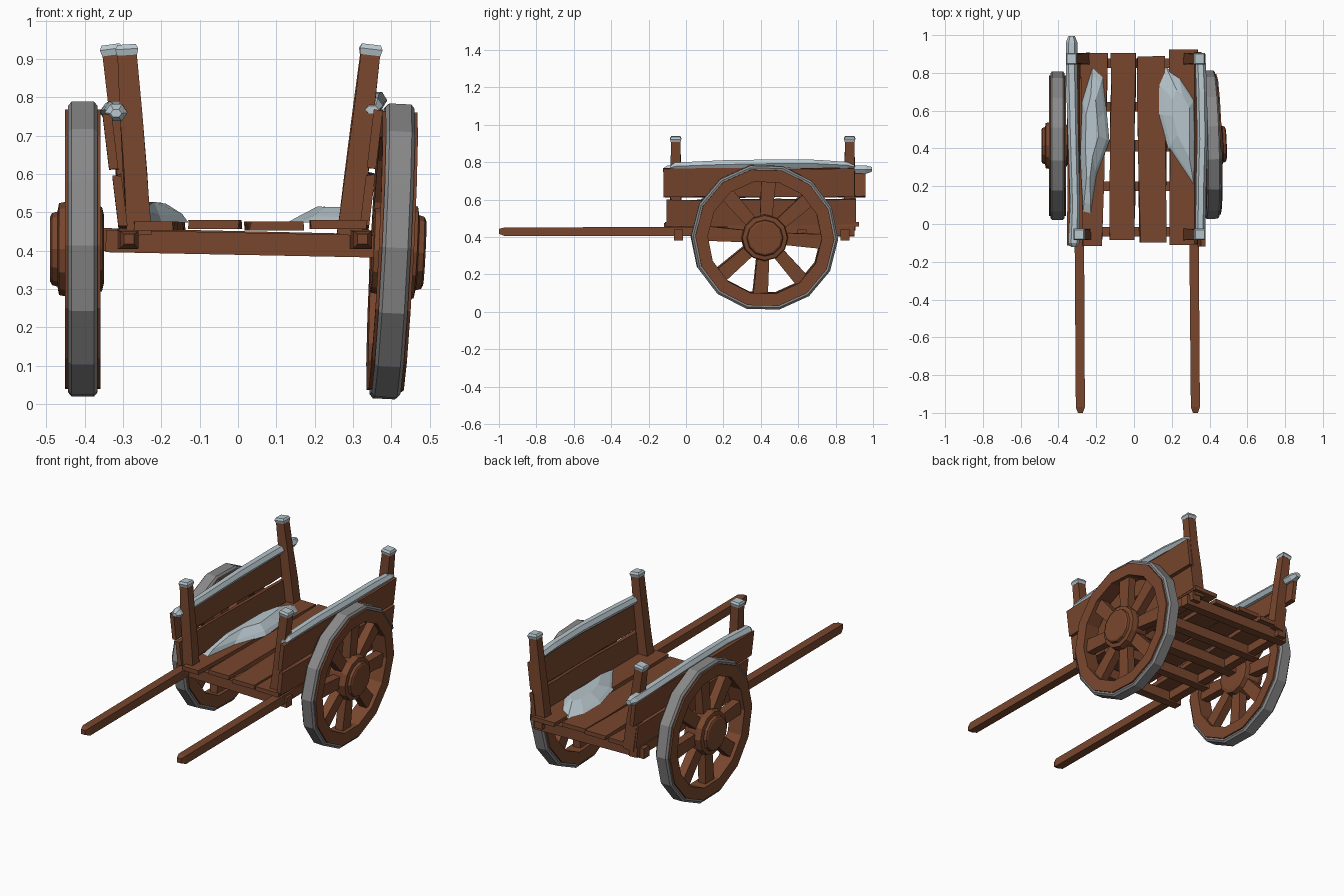
import bpy, bmesh, math, random
from mathutils import Vector, Matrix, Euler

if "Cube" in bpy.data.objects:
    bpy.data.objects.remove(bpy.data.objects["Cube"])

random.seed(4)


def material(name, colour):
    m = bpy.data.materials.new(name)
    m.diffuse_color = (*colour, 1)
    m.use_nodes = True
    m.node_tree.nodes["Principled BSDF"].inputs["Base Color"].default_value = m.diffuse_color
    return m


WOOD = material("brown_wood", (0.19, 0.062, 0.027))
SNOW = material("pale_snow", (0.48, 0.57, 0.61))
IRON = material("grey_iron", (0.25, 0.25, 0.25))


def finish(name, bm, mat, matrix=None):
    bmesh.ops.recalc_face_normals(bm, faces=bm.faces[:])
    if matrix:
        bm.transform(matrix)
    me = bpy.data.meshes.new(name)
    bm.to_mesh(me)
    bm.free()
    me.materials.append(mat)
    ob = bpy.data.objects.new(name, me)
    bpy.context.collection.objects.link(ob)
    return ob


def skin(bm, rings, close=False):
    """Join rings of points with quads; cap the ends or close the loop."""
    vs = [[bm.verts.new(p) for p in r] for r in rings]
    n = len(vs[0])
    pairs = list(zip(vs, vs[1:])) + ([(vs[-1], vs[0])] if close else [])
    for a, b in pairs:
        for i in range(n):
            j = (i + 1) % n
            bm.faces.new((a[i], a[j], b[j], b[i]))
    if not close:
        bm.faces.new(vs[0])
        bm.faces.new(vs[-1])


def beam_rings(p0, p1, s0, s1, up, cuts=1, wobble=0.0):
    """Rectangular sections from p0 to p1; sizes are (across, along up)."""
    p0, p1, up = Vector(p0), Vector(p1), Vector(up)
    side = (p1 - p0).cross(up).normalized()
    up = side.cross(p1 - p0).normalized()
    rings = []
    for k in range(cuts + 1):
        t = k / cuts
        c = p0.lerp(p1, t)
        w, h = (s0[i] * (1 - t) + s1[i] * t for i in (0, 1))
        rings.append([c + side * (w / 2 * a + random.uniform(-wobble, wobble) * (w > 0.05))
                      + up * (h / 2 * b + random.uniform(-wobble, wobble) * (h > 0.05))
                      for a, b in ((-1, -1), (1, -1), (1, 1), (-1, 1))])
    return rings


def beam(name, p0, p1, s0, s1=None, up=(0, 0, 1), mat=WOOD, cuts=1, wobble=0.0):
    bm = bmesh.new()
    skin(bm, beam_rings(p0, p1, s0, s1 or s0, up, cuts, wobble))
    return finish(name, bm, mat)


def lathe(name, profile, sides, mat, matrix, close, offset=0.0):
    """Turn an (x, radius) profile around the x axis."""
    bm = bmesh.new()
    skin(bm, [[(x, r * math.cos(offset + math.tau * i / sides), r * math.sin(offset + math.tau * i / sides))
               for i in range(sides)] for x, r in profile], close)
    return finish(name, bm, mat, matrix)


def snow_tube(name, stations):
    """Lumpy six-sided strip; stations are (x, y, z, width, height)."""
    bm = bmesh.new()
    skin(bm, [[(x + w / 2 * math.cos(math.tau * i / 6), y, z + h / 2 * math.sin(math.tau * i / 6) * 1.15)
               for i in range(6)] for x, y, z, w, h in stations])
    return finish(name, bm, SNOW)


def snow_drift(name, outline, peak, z0=0.474):
    bm = bmesh.new()
    peak = Vector(peak)
    rings = []
    for pull, lift in ((0, 0), (0.15, 0.3), (0.55, 0.72)):
        rings.append([(x + (peak.x - x) * pull, y + (peak.y - y) * pull * 0.8,
                       z0 + (peak.z - z0) * (lift + (random.uniform(-0.1, 0.1) if lift else 0)))
                      for x, y in outline])
    skin(bm, rings)
    return finish(name, bm, SNOW)


# Wheels: felloe ring, iron tyre, spokes and hub, outward side along s
def wheel(label, s, matrix):
    off = -math.pi / 2 + 0.2
    lathe(label + "_wheel_rim", [(-.044, .305), (.044, .305), (.046, .372), (-.046, .372)],
          14, WOOD, matrix, True, off)
    lathe(label + "_wheel_tyre", [(-.036, .36), (.036, .36), (.038, .382), (.029, .393), (-.029, .393), (-.038, .382)],
          14, IRON, matrix, True, off)
    lathe(label + "_wheel_hub", [(s * x, r) for x, r in
          ((-.055, .09), (-.05, .11), (.035, .125), (.062, .12), (.066, .098), (.08, .094), (.085, .085))],
          12, WOOD, matrix, False)
    bm = bmesh.new()
    for i in range(8):
        a = math.tau * i / 8 - math.radians(94)
        d = Vector((0, math.cos(a), math.sin(a)))
        skin(bm, beam_rings(d * 0.07, d * 0.33, (.062, .05), (.08, .045), (1, 0, 0)))
    finish(label + "_wheel_spokes", bm, WOOD, matrix)


wheel("left", -1, Matrix.Translation((-.405, .415, .404)))
wheel("right", 1, Matrix.Translation((.402, .42, .398)) @ Euler((0, .05, .03)).to_matrix().to_4x4())

# Shafts with pointed front grips
for label, xf, xb in (("left", -.284, -.295), ("right", .325, .31)):
    bm = bmesh.new()
    rings = beam_rings((xf, -.97, .428), (xb, .9, .43), (.048, .046), (.052, .052), (0, 0, 1), 4, .002)
    tip = beam_rings((xf, -1, .43), (xf, -.97, .43), (.026, .026), (.04, .04), (0, 0, 1))[0]
    skin(bm, [tip] + rings)
    finish(label + "_shaft", bm, WOOD)

# Axle and cross beams
beam("axle", (-.4, .415, .43), (.4, .415, .412), (.06, .06))
for i, y in enumerate((-.04, .2, .62, .85)):
    beam(f"cross_beam_{i + 1}", (-.345, y, .425), (.355, y, .411), (.05, .058))

# Floor planks: front centre x, back centre x, front y, back y, widths
for i, (xf, xb, yf, yb, wf, wb) in enumerate((
        (-.222, -.208, -.117, .905, .10, .145), (-.063, -.057, -.085, .905, .13, .13),
        (.102, .09, -.098, .888, .14, .15), (.262, .262, -.112, .925, .15, .148))):
    z = .464 + .004 * (i % 2)
    beam(f"floor_plank_{i + 1}", (xf, yf, z), (xb, yb, z), (wf, .024), (wb, .024), cuts=5, wobble=.004)

# Leaning corner posts with snow caps
for label, x0, x1, y in (("left_front", -.258, -.29, -.055), ("left_back", -.265, -.33, .875),
                         ("right_front", .29, .347, -.055), ("right_back", .292, .345, .875)):
    foot, top = Vector((x0, y, .44)), Vector((x1, y, .922))
    beam(label + "_post", foot, top, (.066, .062), (.05, .05), up=(0, 1, 0), cuts=3, wobble=.002)
    d = (top - foot).normalized()
    bm = bmesh.new()
    rings = []
    for h, size in ((-.012, .052), (.004, .06), (.016, .048)):
        c = top + d * h
        rings.append(beam_rings(c, c + d, (size, size), (size, size), (0, 1, 0))[0])
    skin(bm, rings)
    finish(label + "_post_snow", bm, SNOW)

# Side boards, two to a side, leaning outward with the posts
for label, s, boards in (
        ("left", -1, ((.308, -.1, .9, .53, .135), (.333, -.115, .96, .686, .14))),
        ("right", 1, ((.338, -.105, .91, .53, .135), (.357, -.12, .9, .69, .15)))):
    for i, (x, yf, yb, z, h) in enumerate(boards):
        beam(f"{label}_side_board_{i + 1}", (s * x, yf, z), (s * x, yb, z + .004 * s), (.024, h),
             up=(s * .12, 0, 1), cuts=5, wobble=.005)

# Snow along the top boards
snow_tube("left_rail_snow", [(-.318, -.122, .758, .03, .02), (-.318, -.1, .76, .06, .045), (-.312, .1, .765, .052, .04),
                             (-.322, .45, .768, .056, .044), (-.33, .8, .764, .062, .042),
                             (-.33, .96, .76, .062, .045), (-.33, .995, .762, .035, .025)])
snow_tube("right_rail_snow", [(.35, -.085, .768, .035, .02), (.352, -.06, .778, .052, .04), (.355, .2, .788, .055, .045),
                              (.362, .45, .792, .055, .045), (.358, .7, .792, .058, .042),
                              (.352, .86, .784, .055, .035), (.35, .9, .775, .03, .018)])

# Snow drifts on the floor
snow_drift("left_floor_snow", [(-.22, .83), (-.165, .78), (-.145, .6), (-.13, .44), (-.2, .25), (-.23, .05),
                               (-.27, .06), (-.285, .35), (-.275, .65)], (-.235, .5, .54))
snow_drift("right_floor_snow", [(.17, .83), (.13, .74), (.13, .58), (.18, .4), (.32, .19),
                                (.325, .45), (.32, .66), (.24, .78)], (.27, .56, .525))
